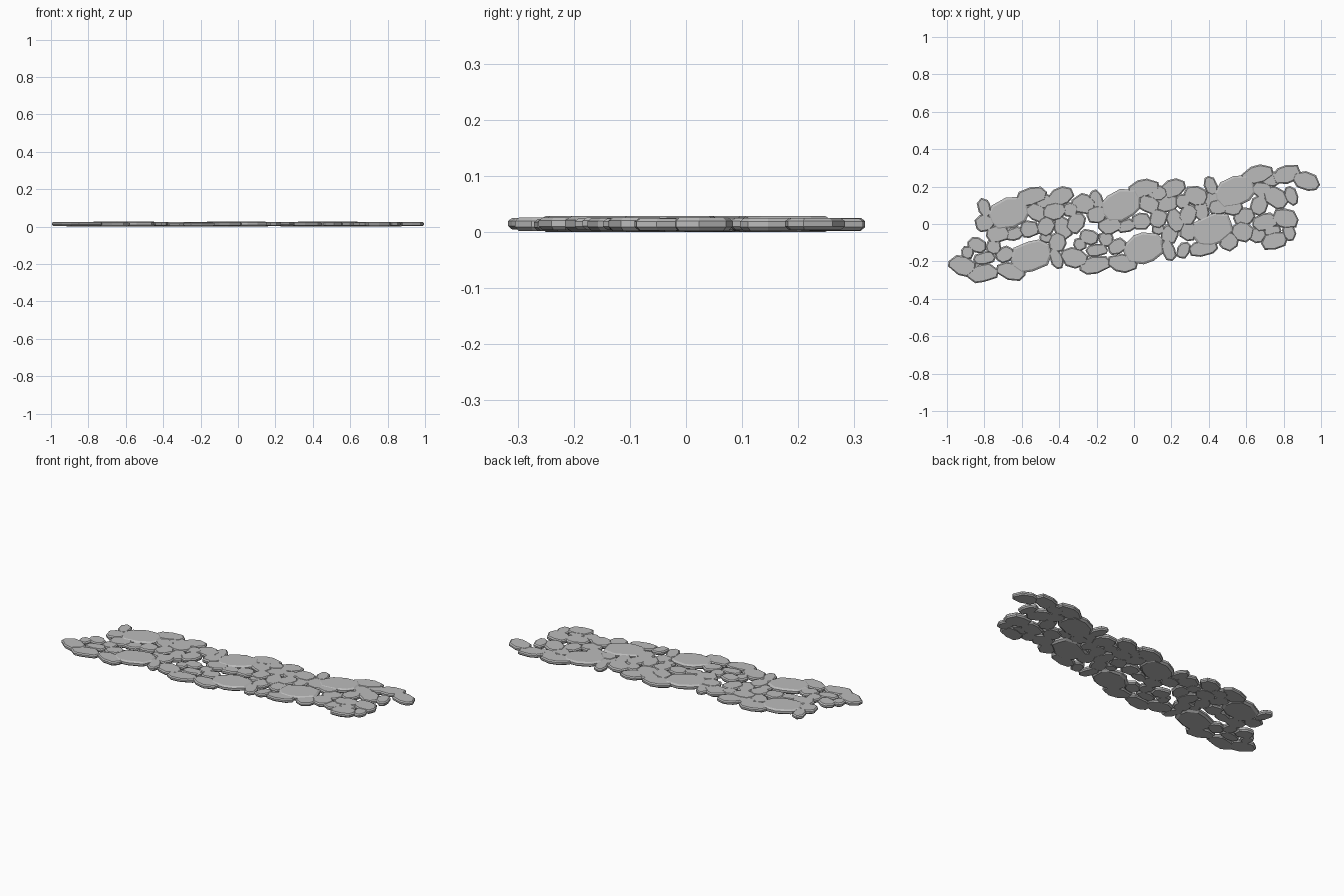
import bpy, bmesh, math, random

if "Cube" in bpy.data.objects:
    bpy.data.objects.remove(bpy.data.objects["Cube"])

random.seed(4)

# Mid-grey rock
rock = bpy.data.materials.new("grey_rock")
rock.diffuse_color = (0.5, 0.5, 0.5, 1)
rock.use_nodes = True
rock.node_tree.nodes["Principled BSDF"].inputs["Base Color"].default_value = rock.diffuse_color

# Repeating patch of stones: x, y, length, width, angle (hundredths of a unit, degrees)
upper = [
    (-7, 10, 22, 16, 25), (5, 19, 16, 9, 15), (20.5, 19, 14, 9, 20),
    (12.5, 16.5, 9, 7, 0), (-20, 13, 9, 6, 110), (-20, 5, 9, 8, 20),
    (8, 10.5, 10, 8, -30), (17.5, 11, 11, 8, 10),
]
upper_end = [(33, 15, 11, 9, -15), (26, 12, 7, 7, 0)]
lower = [
    (-13, -1, 11, 8, 10), (-4, -1, 9, 6, 20), (4, 1.5, 9, 8, 0),
    (13, 3, 9, 8, 60), (22, 2, 11, 8, 110), (29, 5, 10, 8, 70),
    (5, -13, 22, 16, 20), (-21, -22, 16, 9, 10), (-6, -21, 15, 9, -10),
    (-32, -18, 14, 10, -15), (-9, -12, 9, 7, 30), (-20, -14, 10, 6, 10),
    (-15, -8, 7, 7, 0), (-24, -7, 9, 7, -20), (18.5, -14, 10, 6, 110),
    (19, -5.5, 9, 8, 70), (-29, -11, 6, 6, 0), (13, -3, 6, 5, 0),
]
# Far right end, where the lower rows are packed differently
right_end = [
    (42, -3, 22, 16, 20), (37, -13, 15, 8, 12), (26.5, -14, 8, 6, 60),
    (51, -9.5, 9, 8, 40), (58, -4, 10, 9, -20), (59, 4, 10, 8, 20),
    (70, 1, 12, 8, 10), (81, 3, 12, 9, -10), (75, -9, 12, 8, 15),
    (83, -4.5, 8, 6, 110), (66, -6, 8, 7, 0), (29, -4, 9, 8, 80),
    (36, 7, 10, 7, 100), (45, 9, 9, 7, 0), (53, 8.5, 9, 7, 10),
    (67, 10, 9, 8, 70), (76, 14, 13, 10, -35), (84, 15, 9, 6, 110),
    (92, 23, 14, 9, -20), (74, -3.5, 8, 5, 10),
]


def stone(x, y, length, width, angle):
    """Flat irregular cobble with chamfered top and bottom rims."""
    big = length > 18
    n = 10 if big else 8
    grow = 1.0 if big else 1.07 if length > 12 else 1.18
    a, b = length * grow / 200, width * grow / 200
    rot = math.radians(angle)
    z0 = 0.0 if big else random.uniform(0.001, 0.004)
    z1 = 0.028 if big else random.uniform(0.023, 0.026)
    h = z1 - z0
    phase = random.random()
    outline = []
    for i in range(n):
        t = (i + phase + random.uniform(-0.22, 0.22)) * 2 * math.pi / n
        c, s = math.cos(t), math.sin(t)
        r = (abs(c) ** 2.8 + abs(s) ** 2.8) ** (-1 / 2.8) * random.uniform(0.97, 1.05)
        outline.append((a * r * c, b * r * s))
    bm = bmesh.new()
    rings = []
    inset = 0.012 if big else 0.007
    for d, z in ((inset, z0), (0, z0 + h * 0.3), (0, z0 + h * 0.75), (inset, z1)):
        ka, kb = 1 - d / a, 1 - d / b
        rings.append([bm.verts.new((
            x / 100 + px * ka * math.cos(rot) - py * kb * math.sin(rot),
            y / 100 + px * ka * math.sin(rot) + py * kb * math.cos(rot), z))
            for px, py in outline])
    for lo, hi in zip(rings, rings[1:]):
        for i in range(n):
            j = (i + 1) % n
            bm.faces.new((lo[i], lo[j], hi[j], hi[i]))
    bm.faces.new(rings[-1])
    bm.faces.new(rings[0][::-1])
    name = "large_paving_stone" if big else "paving_stone"
    mesh = bpy.data.meshes.new(name)
    bm.to_mesh(mesh)
    bm.free()
    mesh.materials.append(rock)
    bpy.context.collection.objects.link(bpy.data.objects.new(name, mesh))


def patch(stones, dx=0, dy=0):
    for x, y, length, width, angle in stones:
        stone(x + dx, y + dy, length, width, angle)


# Left and middle patches, then the upper row and end of the path
patch(upper + upper_end + lower, -60, -4.3)
patch(upper + upper_end + lower)
patch(upper[:-1], 61, 7.5)
patch(right_end)
